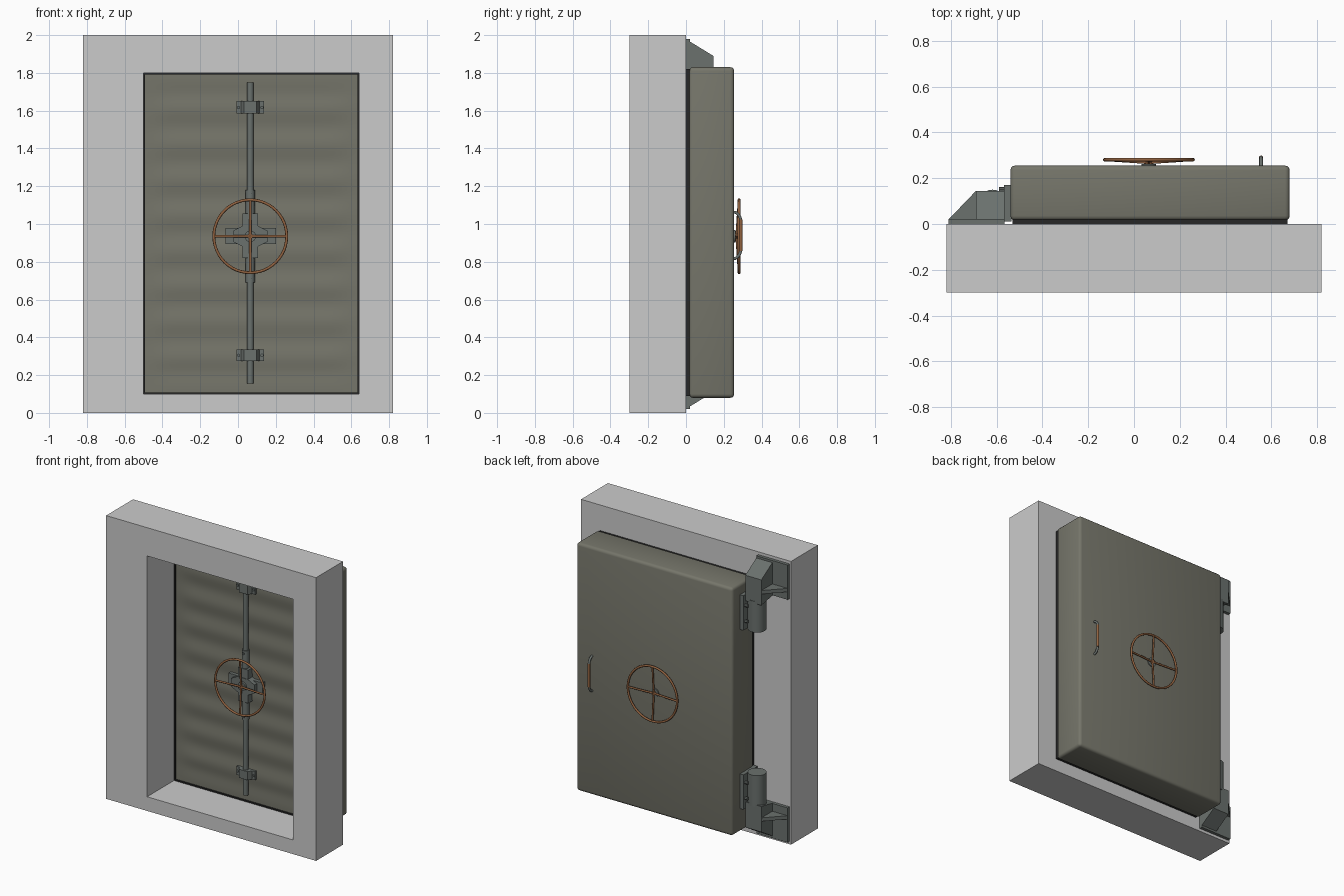
import bpy, bmesh, math
from mathutils import Vector, Matrix

if "Cube" in bpy.data.objects:
    bpy.data.objects.remove(bpy.data.objects["Cube"])

def material(name, rgb):
    m = bpy.data.materials.new(name)
    m.diffuse_color = (*rgb, 1)
    m.use_nodes = True
    m.node_tree.nodes["Principled BSDF"].inputs["Base Color"].default_value = m.diffuse_color
    return m

PAINT = material("door_paint", (0.18, 0.18, 0.145))
STEEL = material("steel", (0.145, 0.165, 0.155))
COPPER = material("copper", (0.28, 0.12, 0.05))
RUBBER = material("rubber", (0.02, 0.02, 0.02))

def finish(name, bm, mat=None, smooth=False):
    bmesh.ops.recalc_face_normals(bm, faces=bm.faces)
    me = bpy.data.meshes.new(name)
    bm.to_mesh(me)
    bm.free()
    ob = bpy.data.objects.new(name, me)
    bpy.context.collection.objects.link(ob)
    if mat:
        me.materials.append(mat)
    if smooth:
        bpy.ops.object.select_all(action='DESELECT')
        ob.select_set(True)
        bpy.context.view_layer.objects.active = ob
        bpy.ops.object.shade_smooth_by_angle(angle=math.radians(40))
    return ob

def box(name, x, y, z, mat=None, bevel=0, seg=2):
    bm = bmesh.new()
    bmesh.ops.create_cube(bm, size=1)
    for v in bm.verts:
        v.co = [sum(r) / 2 + c * abs(r[1] - r[0]) for c, r in zip(v.co, (x, y, z))]
    if bevel:
        bmesh.ops.bevel(bm, geom=bm.edges[:], offset=bevel, segments=seg,
                        profile=0.5, affect='EDGES')
    return finish(name, bm, mat, bevel > 0)

def rod(name, p, q, r, mat, n=16, r2=None):
    p, q = Vector(p), Vector(q)
    d = q - p
    bm = bmesh.new()
    mtx = Matrix.Translation((p + q) / 2) @ d.to_track_quat('Z', 'Y').to_matrix().to_4x4()
    bmesh.ops.create_cone(bm, cap_ends=True, segments=n, radius1=r,
                          radius2=r if r2 is None else r2, depth=d.length, matrix=mtx)
    return finish(name, bm, mat, True)

def prism(name, pts, axis, a, b, mat):
    # extrude a 2D outline along one axis; the two coordinates keep xyz order
    bm = bmesh.new()
    def place(p, t):
        c = list(p)
        c.insert(axis, t)
        return bm.verts.new(c)
    A, B = [[place(p, t) for p in pts] for t in (a, b)]
    bm.faces.new(A)
    bm.faces.new(B)
    n = len(pts)
    for i in range(n):
        bm.faces.new((A[i], A[(i + 1) % n], B[(i + 1) % n], B[i]))
    return finish(name, bm, mat)

def ring(name, outer, inner, y0, y1, mat=None):
    # rectangular frame lying in the xz plane
    bm = bmesh.new()
    def loop(r, y):
        x0, x1, z0, z1 = r
        return [bm.verts.new((x, y, z)) for x, z in ((x0, z0), (x1, z0), (x1, z1), (x0, z1))]
    loops = [loop(outer, y0), loop(outer, y1), loop(inner, y1), loop(inner, y0)]
    for k in range(4):
        a, b = loops[k], loops[(k + 1) % 4]
        for i in range(4):
            j = (i + 1) % 4
            bm.faces.new((a[i], a[j], b[j], b[i]))
    return finish(name, bm, mat)

def tube(name, pts, r, mat):
    cu = bpy.data.curves.new(name, 'CURVE')
    cu.dimensions = '3D'
    cu.bevel_depth = r
    cu.bevel_resolution = 3
    cu.use_fill_caps = True
    s = cu.splines.new('POLY')
    s.points.add(len(pts) - 1)
    for sp, p in zip(s.points, pts):
        sp.co = (*p, 1)
    cu.materials.append(mat)
    ob = bpy.data.objects.new(name, cu)
    bpy.context.collection.objects.link(ob)

CX, CZ = 0.065, 0.935

# wall frame, seal and door slab
ring("wall_frame", (-0.82, 0.82, 0, 2), (-0.5, 0.64, 0.1, 1.8), -0.3, 0)
ring("door_seal", (-0.53, 0.67, 0.09, 1.82), (-0.493, 0.633, 0.108, 1.792), 0.001, 0.02, RUBBER)
box("door_slab", (-0.54, 0.68), (0.016, 0.255), (0.08, 1.83), PAINT, 0.02, 3)

# gently corrugated inner skin
bm = bmesh.new()
bmesh.ops.create_grid(bm, x_segments=24, y_segments=90, size=0.5)
for v in bm.verts:
    u, w = v.co.x, v.co.y
    fade = min(1, (0.5 - abs(u)) * 9) * min(1, (0.5 - abs(w)) * 12)
    wave = math.cos(w * 2 * math.pi * 9)
    v.co = (0.07 + u * 1.13, 0.011 + 0.004 * wave * fade, 0.95 + w * 1.69)
finish("inner_skin", bm, PAINT, True)

# hand wheels on both sides
def wheel(name, hub_y, rim_y, base_y):
    R, r = 0.193, 0.0075
    bm = bmesh.new()
    rows = []
    for i in range(48):
        a = 2 * math.pi * i / 48
        rows.append([bm.verts.new((CX + (R + r * math.cos(b)) * math.cos(a), rim_y + r * math.sin(b),
                                   CZ + (R + r * math.cos(b)) * math.sin(a)))
                     for b in (2 * math.pi * k / 10 for k in range(10))])
    for i in range(48):
        p, q = rows[i], rows[(i + 1) % 48]
        for k in range(10):
            m = (k + 1) % 10
            bm.faces.new((p[k], q[k], q[m], p[m]))
    finish(name + "_rim", bm, COPPER, True)
    for i in range(4):
        a = i * math.pi / 2
        rod(f"{name}_spoke_{i}", (CX, hub_y, CZ),
            (CX + R * math.cos(a), rim_y, CZ + R * math.sin(a)), 0.0065, COPPER, 10)
    rod(name + "_hub", (CX, base_y, CZ), (CX, hub_y + (hub_y - base_y) * 0.3, CZ), 0.014, COPPER)

wheel("outer_wheel", 0.268, 0.281, 0.25)
rod("outer_wheel_flange", (CX, 0.25, CZ), (CX, 0.262, CZ), 0.032, STEEL, 24)
wheel("inner_wheel", -0.059, -0.071, -0.04)

# pull handle with grey ends and copper grip
HX, HZ = 0.555, 0.94
for s, nm in ((1, "upper"), (-1, "lower")):
    tube(f"handle_{nm}_end", [(HX, y, HZ + s * h) for y, h in
         ((0.25, 0.123), (0.262, 0.122), (0.276, 0.112), (0.286, 0.096), (0.29, 0.08))], 0.008, STEEL)
rod("handle_grip", (HX, 0.29, HZ - 0.083), (HX, 0.29, HZ + 0.083), 0.009, COPPER, 12)

# inner locking rod with collars and guides
RY = -0.008
rod("lock_rod", (CX, RY, 0.155), (CX, RY, 1.75), 0.018, STEEL)
for s, nm in ((1, "upper"), (-1, "lower")):
    rod(f"{nm}_collar", (CX, RY, CZ + s * 0.1), (CX, RY, CZ + s * 0.245), 0.024, STEEL)
    rod(f"{nm}_collar_pin", (CX, RY - 0.03, CZ + s * 0.225), (CX, RY, CZ + s * 0.225), 0.008, STEEL, 8)
for nm, z0, z1 in (("upper", 1.585, 1.65), ("lower", 0.275, 0.335)):
    pts = [(-0.073, 0.016), (-0.073, -0.006), (-0.05, -0.006), (-0.034, -0.034),
           (0.034, -0.034), (0.05, -0.006), (0.073, -0.006), (0.073, 0.016)]
    prism(f"{nm}_rod_guide", [(CX + x, y) for x, y in pts], 2, z0, z1, STEEL)
    for s in (-1, 1):
        rod(f"{nm}_guide_bolt", (CX + s * 0.062, -0.016, (z0 + z1) / 2),
            (CX + s * 0.062, 0, (z0 + z1) / 2), 0.009, STEEL, 6)

# central gearbox
box("gearbox_bar", (-0.065, 0.2), (-0.012, 0.016), (0.895, 0.98), STEEL)
box("gearbox_column", (0.025, 0.105), (-0.036, 0.016), (0.82, 1.055), STEEL)
prism("gearbox_housing", [(CX + s * x, CZ + z) for s, x, z in
      ((-1, 0.09, -0.03), (-1, 0.04, -0.055), (1, 0.04, -0.055), (1, 0.09, -0.03),
       (1, 0.09, 0.03), (1, 0.04, 0.055), (-1, 0.04, 0.055), (-1, 0.09, 0.03))],
      1, -0.04, 0.01, STEEL)
rod("gearbox_boss", (CX, -0.054, CZ), (CX, -0.035, CZ), 0.03, STEEL, 24)

# hinges, the lower one mirrored about mid height
for nm, f in (("upper", lambda z: z), ("lower", lambda z: 2 - z)):
    box(f"{nm}_hinge_wall_plate", (-0.81, -0.565), (0, 0.022), (f(1.735), f(1.98)), STEEL)
    prism(f"{nm}_hinge_bracket", [(0.01, f(1.735)), (0.145, f(1.71)), (0.145, f(1.89)),
                                  (0.022, f(1.965)), (0.01, f(1.965))], 0, -0.69, -0.565, STEEL)
    prism(f"{nm}_hinge_rib", [(-0.81, 0.02), (-0.69, 0.02), (-0.69, 0.145)],
          2, f(1.79), f(1.815), STEEL)
    rod(f"{nm}_hinge_barrel", (-0.618, 0.09, f(1.505)), (-0.618, 0.09, f(1.725)), 0.06, STEEL, 24)
    box(f"{nm}_hinge_door_plate", (-0.567, -0.535), (0.01, 0.17), (f(1.51), f(1.755)), STEEL)
    for z in (1.57, 1.68):
        for y in (0.03, 0.15):
            rod(f"{nm}_hinge_bolt", (-0.59, y, f(z)), (-0.56, y, f(z)), 0.011, STEEL, 8)
